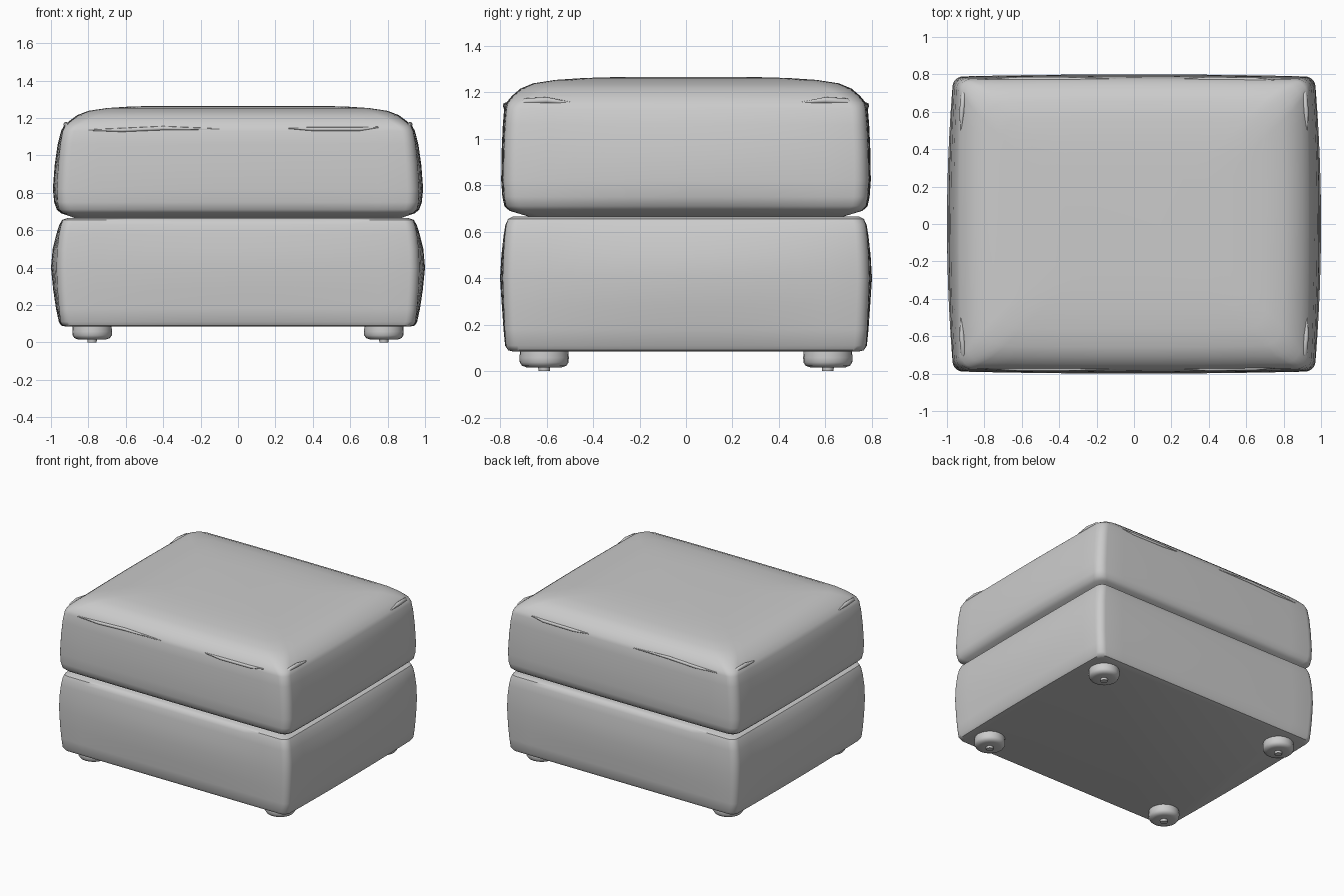
import bpy
import bmesh
from math import cos, sin, pi, radians

cube = bpy.data.objects.get("Cube")
if cube:
    bpy.data.objects.remove(cube, do_unlink=True)

fabric = bpy.data.materials.new("grey upholstery")
fabric.use_nodes = True
grey = (0.6, 0.6, 0.6, 1)
fabric.diffuse_color = grey
fabric.node_tree.nodes["Principled BSDF"].inputs["Base Color"].default_value = grey


def finish(name, bm, angle=40):
    bmesh.ops.recalc_face_normals(bm, faces=bm.faces)
    mesh = bpy.data.meshes.new(name)
    bm.to_mesh(mesh)
    bm.free()
    obj = bpy.data.objects.new(name, mesh)
    bpy.context.collection.objects.link(obj)
    mesh.materials.append(fabric)
    bpy.ops.object.select_all(action="DESELECT")
    obj.select_set(True)
    bpy.context.view_layer.objects.active = obj
    bpy.ops.object.shade_smooth_by_angle(angle=radians(angle))
    return obj


def rounded_outline(hx, hy, r, bulge_x, bulge_y, arc=6, side=12):
    """Rounded rectangle whose sides swell outward between the corners."""
    corners = []
    for i, (sx, sy) in enumerate([(1, 1), (-1, 1), (-1, -1), (1, -1)]):
        for k in range(arc + 1):
            a = (i + k / arc) * pi / 2
            corners.append((sx * (hx - r) + r * cos(a), sy * (hy - r) + r * sin(a)))
    pts = []
    for i, p in enumerate(corners):
        q = corners[(i + 1) % len(corners)]
        steps = side if i % (arc + 1) == arc else 1
        pts += [(p[0] + (q[0] - p[0]) * k / steps, p[1] + (q[1] - p[1]) * k / steps)
                for k in range(steps)]
    return [(x + bulge_x * x / hx * (1 - (y / hy) ** 2),
             y + bulge_y * y / hy * (1 - (x / hx) ** 2)) for x, y in pts]


def loft(name, profile):
    """Skin stacked outlines: height, half width, half depth, radius, swells."""
    bm = bmesh.new()
    rings = [[bm.verts.new((x, y, z)) for x, y in rounded_outline(hx, hy, r, bx, by)]
             for z, hx, hy, r, bx, by in profile]
    for low, high in zip(rings, rings[1:]):
        for i in range(len(low)):
            j = (i + 1) % len(low)
            bm.faces.new((low[i], low[j], high[j], high[i]))
    bm.faces.new(rings[0][::-1])
    bm.faces.new(rings[-1])
    return finish(name, bm)


# Upholstered base box with swollen sides
loft("base", [
    (.085, .915, .745, .04, .005, .0),
    (.09, .935, .765, .05, .01, .0),
    (.11, .948, .775, .05, .01, .003),
    (.18, .955, .78, .05, .018, .005),
    (.28, .962, .784, .05, .026, .008),
    (.40, .966, .788, .05, .034, .012),
    (.50, .963, .785, .05, .028, .009),
    (.58, .955, .78, .05, .016, .005),
    (.63, .945, .774, .05, .01, .003),
    (.655, .935, .765, .05, .005, .0),
    (.665, .91, .745, .04, .0, .0)])

# Seat cushion with pinched bottom edge and domed top
loft("seat_cushion", [
    (.66, .86, .66, .05, .0, .0),
    (.675, .90, .71, .06, .0, .0),
    (.69, .935, .755, .06, .01, .005),
    (.71, .955, .775, .06, .014, .006),
    (.75, .963, .782, .06, .02, .008),
    (.82, .965, .785, .06, .025, .01),
    (.95, .958, .783, .06, .022, .01),
    (1.06, .948, .778, .06, .016, .01),
    (1.13, .936, .772, .06, .01, .01),
    (1.155, .925, .765, .07, .008, .008),
    (1.185, .89, .74, .08, .01, .008),
    (1.215, .85, .705, .1, .01, .008),
    (1.238, .79, .65, .1, .01, .008),
    (1.253, .70, .56, .1, .0, .0),
    (1.261, .58, .44, .1, .0, .0),
    (1.265, .42, .3, .1, .0, .0)])


def fold(name, points, thickness=.011):
    """Tapered pinch of cloth along a seam."""
    curve = bpy.data.curves.new(name, "CURVE")
    curve.dimensions = "3D"
    curve.bevel_depth = thickness
    curve.bevel_resolution = 2
    curve.use_fill_caps = True
    spline = curve.splines.new("POLY")
    spline.points.add(len(points) - 1)
    for i, (point, co) in enumerate(zip(spline.points, points)):
        point.co = (*co, 1)
        point.radius = .3 if i in (0, len(points) - 1) else 1
    obj = bpy.data.objects.new(name, curve)
    bpy.context.collection.objects.link(obj)
    curve.materials.append(fabric)


# Seam folds on front and back, then tucked corners on the two ends
for sy, where in ((-1, "front"), (1, "back")):
    fold(where + "_long_seam_fold", [(-.8, sy * .772, 1.135), (-.62, sy * .775, 1.135),
                                     (-.4, sy * .776, 1.145), (-.1, sy * .776, 1.14)])
    fold(where + "_short_seam_fold", [(.27, sy * .776, 1.145), (.4, sy * .776, 1.14),
                                      (.65, sy * .772, 1.14), (.75, sy * .768, 1.15)])
    for sx, end in ((1, "left"), (-1, "right")):
        fold(f"{where}_{end}_corner_tuck", [
            (sx * .925, sy * .5, 1.155), (sx * .92, sy * .6, 1.165),
            (sx * .912, sy * .69, 1.16), (sx * .91, sy * .74, 1.13)], .014)


# Turned feet with a small glide underneath
def foot(name, cx, cy, segments=24):
    profile = [(0, .002), (.024, .002), (.026, .018), (.075, .018), (.095, .025),
               (.105, .04), (.106, .06), (.104, .09), (0, .09)]
    bm = bmesh.new()
    verts = [bm.verts.new((r, 0, z)) for r, z in profile]
    edges = [bm.edges.new(pair) for pair in zip(verts, verts[1:])]
    bmesh.ops.spin(bm, geom=verts + edges, cent=(0, 0, 0), axis=(0, 0, 1),
                   angle=2 * pi, steps=segments)
    bmesh.ops.remove_doubles(bm, verts=bm.verts, dist=.0005)
    bmesh.ops.translate(bm, verts=bm.verts, vec=(cx, cy, -.002))
    finish(name, bm)


for sx, end in ((1, "left"), (-1, "right")):
    for sy, where in ((-1, "front"), (1, "back")):
        foot(f"{where}_{end}_foot", sx * .78, sy * .61)
